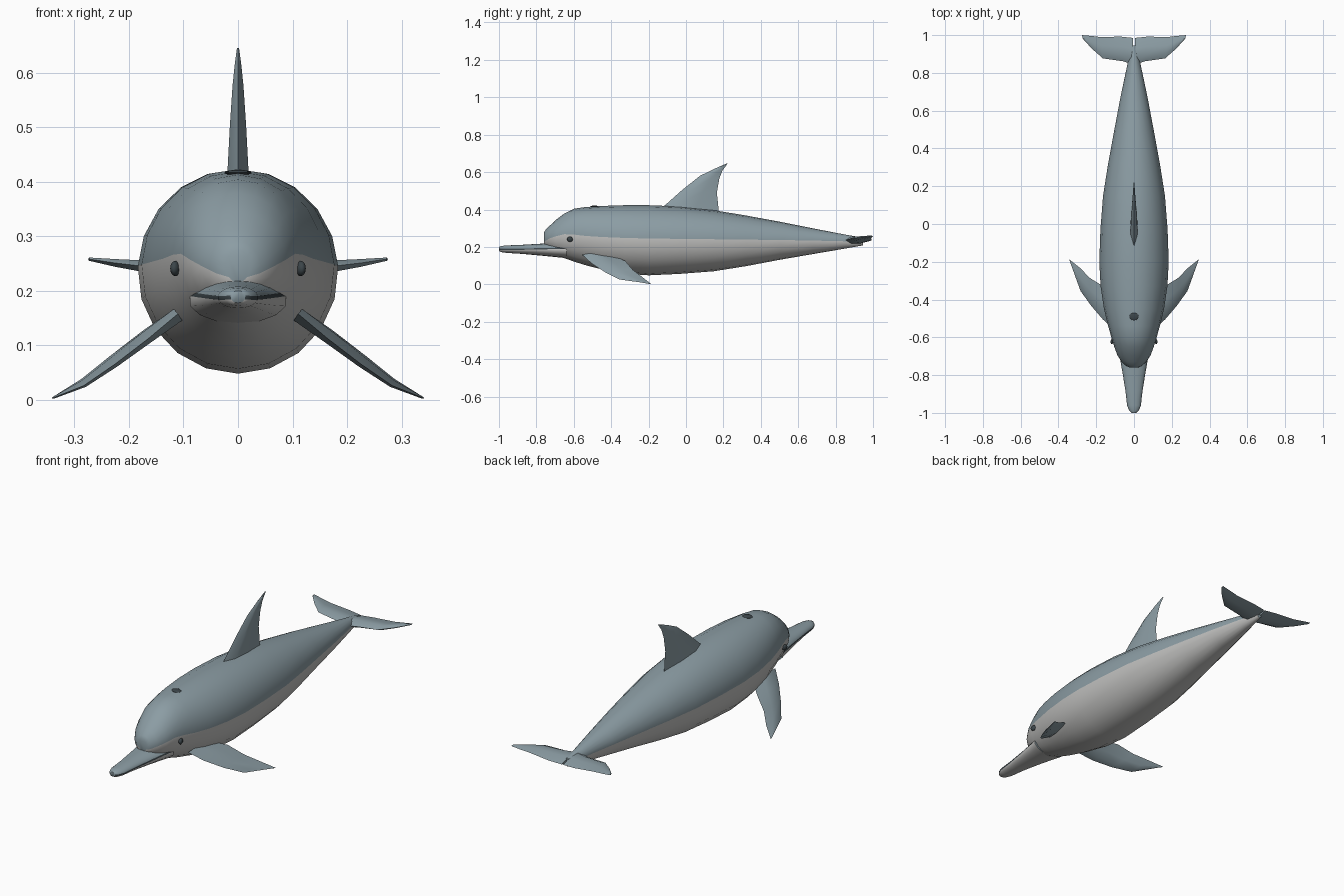
import bpy, bmesh, math
from mathutils import Vector

if "Cube" in bpy.data.objects:
    bpy.data.objects.remove(bpy.data.objects["Cube"])


def material(name, rgb):
    m = bpy.data.materials.new(name)
    m.diffuse_color = (*rgb, 1)
    m.use_nodes = True
    m.node_tree.nodes["Principled BSDF"].inputs["Base Color"].default_value = m.diffuse_color
    return m


GREY = material("blue grey skin", (0.26, 0.335, 0.37))
PALE = material("pale belly", (0.52, 0.52, 0.51))
DARK = material("dark slate", (0.045, 0.06, 0.068))


def finish(bm, name, mats, angle=60):
    bmesh.ops.recalc_face_normals(bm, faces=bm.faces)
    me = bpy.data.meshes.new(name)
    bm.to_mesh(me)
    bm.free()
    ob = bpy.data.objects.new(name, me)
    bpy.context.collection.objects.link(ob)
    for m in mats:
        me.materials.append(m)
    bpy.ops.object.select_all(action='DESELECT')
    ob.select_set(True)
    bpy.context.view_layer.objects.active = ob
    bpy.ops.object.shade_smooth_by_angle(angle=math.radians(angle))
    return ob


def bridge(bm, rings, mat_of=lambda i: 0, end_mat=0):
    n = len(rings[0])
    for a, b in zip(rings, rings[1:]):
        for i in range(n):
            j = (i + 1) % n
            bm.faces.new((a[i], a[j], b[j], b[i])).material_index = mat_of(i)
    for r in (rings[0], rings[-1]):
        bm.faces.new(r).material_index = end_mat


def two_tone_loft(name, stations, half, gap, mats):
    """Elliptical rings (y, half width, top, bottom, colour line) split at the colour line."""
    bm = bmesh.new()
    rings = []
    for y, w, top, bot, line in stations:
        zc, rz = (top + bot) / 2, (top - bot) / 2
        a1 = math.asin(max(-1, min(1, (line + gap - zc) / rz)))
        a2 = math.asin(max(-1, min(1, (line - gap - zc) / rz)))
        angs = [a1 + (math.pi - 2 * a1) * i / half for i in range(half + 1)]
        low = [math.pi - a2 + (math.pi + 2 * a2) * i / half for i in range(half + 1)]
        angs += low if gap else low[1:-1]
        rings.append([bm.verts.new((w * math.cos(a), y, zc + rz * math.sin(a))) for a in angs])

    def mat_of(i):
        if i < half:
            return 0
        if gap and i in (half, 2 * half + 1):
            return 2
        return 1
    bridge(bm, rings, mat_of)
    return finish(bm, name, mats)


def fin(name, sections, side, mirror=False):
    """Blade lofted through sections (leading point, trailing point, half thickness)."""
    bm = bmesh.new()
    s = Vector(side).normalized()
    rings = []
    for lead, trail, t in sections:
        a, b = Vector(lead), Vector(trail)
        pts = [a, a.lerp(b, .25) + s * t, a.lerp(b, .6) + s * t * .8, b,
               a.lerp(b, .6) - s * t * .8, a.lerp(b, .25) - s * t]
        if mirror:
            pts = [Vector((-p.x, p.y, p.z)) for p in pts]
        rings.append([bm.verts.new(p) for p in pts])
    bridge(bm, rings)
    return finish(bm, name, [GREY], 40)


def ball(name, loc, scale, rot=0):
    bm = bmesh.new()
    bmesh.ops.create_uvsphere(bm, u_segments=14, v_segments=8, radius=1)
    for v in bm.verts:
        v.co = Vector((v.co.x * scale[0], v.co.y * scale[1], v.co.z * scale[2]))
    ob = finish(bm, name, [DARK])
    ob.location = loc
    ob.rotation_euler.z = rot
    return ob


# Body with grey back and pale belly
two_tone_loft("body", [
    (-.760, .022, .275, .215, .225),
    (-.752, .042, .290, .200, .232),
    (-.730, .066, .312, .182, .245),
    (-.695, .088, .345, .162, .257),
    (-.650, .105, .379, .140, .268),
    (-.600, .120, .404, .122, .266),
    (-.540, .137, .413, .103, .259),
    (-.450, .159, .419, .080, .253),
    (-.330, .177, .423, .057, .248),
    (-.200, .184, .423, .048, .245),
    (-.030, .178, .416, .056, .243),
    (.150, .164, .396, .070, .241),
    (.320, .137, .368, .097, .239),
    (.500, .104, .335, .131, .237),
    (.680, .070, .299, .162, .234),
    (.850, .034, .266, .191, .230),
    (.945, .013, .250, .208, .227),
], 10, 0, [GREY, PALE])

# Beak with a dark mouth line
two_tone_loft("beak", [
    (-1.00, .014, .200, .178, .188),
    (-.988, .026, .205, .172, .187),
    (-.960, .037, .208, .168, .187),
    (-.880, .046, .211, .163, .188),
    (-.780, .062, .217, .154, .190),
    (-.700, .077, .221, .146, .192),
    (-.640, .090, .223, .140, .194),
], 8, .0035, [GREY, PALE, DARK])

# Dorsal fin
fin("dorsal_fin", [
    ((0, -.15, .395), (0, .175, .375), .021),
    ((0, -.11, .425), (0, .172, .425), .019),
    ((0, -.02, .505), (0, .165, .49), .015),
    ((0, .075, .58), (0, .178, .565), .010),
    ((0, .15, .617), (0, .195, .608), .006),
    ((0, .215, .645), (0, .222, .645), .002),
], (1, 0, 0))

# Paired flippers, flukes and eyes
for mirror, label in ((False, "right"), (True, "left")):
    sx = -1 if mirror else 1
    fin(label + "_flipper", [
        ((.110, -.555, .158), (.110, -.38, .150), .013),
        ((.165, -.505, .112), (.170, -.325, .125), .012),
        ((.225, -.435, .066), (.235, -.285, .078), .010),
        ((.283, -.355, .026), (.283, -.235, .040), .007),
        ((.338, -.200, .004), (.341, -.188, .003), .002),
    ], (.6, -.1, .8), mirror)
    fin(label + "_fluke", [
        ((.004, .845, .236), (.004, .985, .232), .020),
        ((.060, .862, .238), (.070, .992, .236), .017),
        ((.165, .877, .244), (.180, .990, .246), .011),
        ((.225, .930, .251), (.230, .996, .252), .007),
        ((.272, .982, .258), (.275, 1.00, .258), .003),
    ], (0, 0, 1), mirror)
    ball(label + "_eye", (sx * .115, -.62, .241), (.009, .016, .014), sx * .25)

# Blowhole
ball("blowhole", (0, -.49, .4165), (.025, .02, .005))
